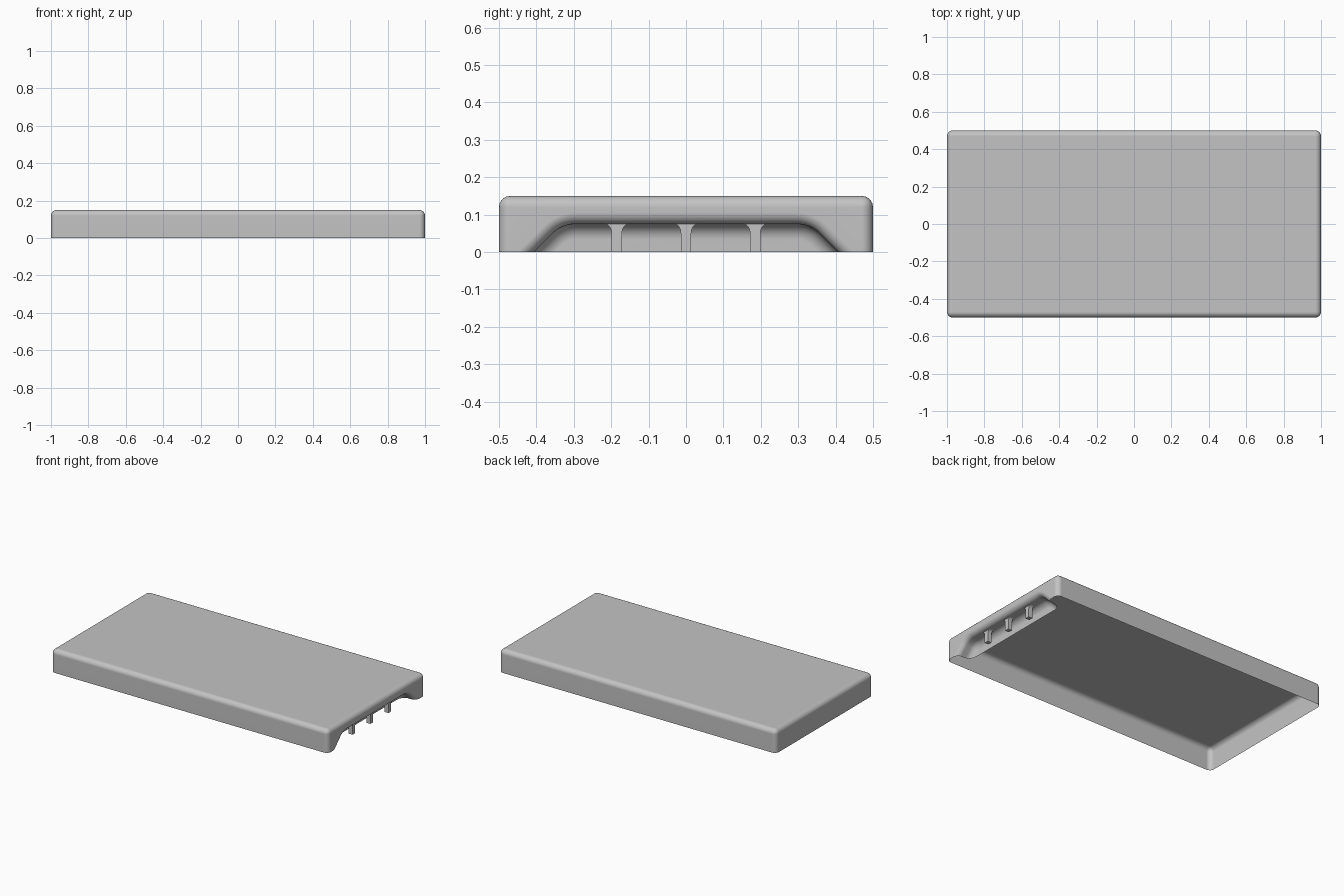
import bpy
import bmesh
from math import sin, cos, pi, sqrt

cube = bpy.data.objects.get("Cube")
if cube:
    bpy.data.objects.remove(cube, do_unlink=True)

LENGTH, WIDTH, HEIGHT = 2.0, 1.0, 0.15
ROUND = 0.03            # outer edge radius
ARCH_TOP = 0.075        # height of the end recess
ARCH_FLAT = 0.295       # half width of its flat roof
ARCH_R = 0.09           # shoulder radius
LIP, BACK = 0.03, 0.04  # radii of the recess lip and back corner
STEPS = 6

grey = bpy.data.materials.new("plain_grey")
grey.use_nodes = True
colour = (0.55, 0.55, 0.55, 1)
grey.diffuse_color = colour
grey.node_tree.nodes["Principled BSDF"].inputs["Base Color"].default_value = colour


def finish(bm, name):
    mesh = bpy.data.meshes.new(name)
    bm.to_mesh(mesh)
    bm.free()
    obj = bpy.data.objects.new(name, mesh)
    bpy.context.collection.objects.link(obj)
    mesh.materials.append(grey)
    bpy.ops.object.select_all(action='DESELECT')
    obj.select_set(True)
    bpy.context.view_layer.objects.active = obj
    bpy.ops.object.shade_smooth_by_angle(angle=pi / 5)
    return obj


def arch_ring(bm, x, offset):
    """Row of vertices along the arch, from +y to -y, grown by offset."""
    r = ARCH_R + offset
    centre = ARCH_TOP - ARCH_R
    half = []
    for i in range(STEPS + 1):
        a = pi / 4 * (1 + i / STEPS)
        half.append((ARCH_FLAT + r * cos(a), centre + r * sin(a)))
    half.insert(0, (sum(half[0]), 0))   # straight 45 degree foot
    points = half + [(-y, z) for y, z in reversed(half)]
    return [bm.verts.new((x, y, z)) for y, z in points]


# Rounded cover, open underneath
bm = bmesh.new()
bmesh.ops.create_cube(bm, size=1)
for v in bm.verts:
    v.co = (v.co.x * LENGTH, v.co.y * WIDTH, (v.co.z + 0.5) * HEIGHT)
bm.normal_update()
bmesh.ops.delete(bm, geom=[f for f in bm.faces if f.normal.z < -0.9], context='FACES')
bmesh.ops.bevel(bm, geom=[e for e in bm.edges if not e.is_boundary], offset=ROUND,
                segments=5, profile=0.5, affect='EDGES')
bm.normal_update()

# End wall with an arched opening
wall = max(bm.faces, key=lambda f: f.normal.x * f.calc_area())
low, high = sorted(wall.verts, key=lambda v: v.co.z)[:2], sorted(wall.verts, key=lambda v: v.co.z)[2:]
low.sort(key=lambda v: v.co.y)
high.sort(key=lambda v: v.co.y)
bmesh.ops.delete(bm, geom=[wall], context='FACES')

# Recess: rounded lip, short roof, curved back
stations = []
for i in range(STEPS + 1):
    a = pi / 2 * i / STEPS
    stations.append((LENGTH / 2 - LIP * (1 - cos(a)), LIP * (1 - sin(a))))
roof_end = LENGTH / 2 - LIP - 0.03
for i in range(STEPS + 1):
    a = pi / 2 * i / STEPS
    stations.append((roof_end - BACK * sin(a), -BACK * (1 - cos(a))))
rings = [arch_ring(bm, x, o) for x, o in stations]
bm.faces.new([low[1], high[1], high[0], low[0]] + rings[0][::-1])
for front, back in zip(rings, rings[1:]):
    for i in range(len(front) - 1):
        bm.faces.new((front[i], front[i + 1], back[i + 1], back[i]))
bm.faces.new(rings[-1])
bmesh.ops.recalc_face_normals(bm, faces=bm.faces)
if max(bm.faces, key=lambda f: f.calc_area()).normal.z < 0:
    bmesh.ops.reverse_faces(bm, faces=bm.faces)
cover = finish(bm, "cover")
weighted = cover.modifiers.new("even_shading", 'WEIGHTED_NORMAL')
weighted.keep_sharp = True


# Three posts in the recess, flared where they meet the roof
def post(name, y):
    half, flare = 0.014, 0.018
    side = [(half, 0)]
    for i in range(STEPS + 1):
        a = pi / 2 * i / STEPS
        side.append((half + flare * (1 - cos(a)), ARCH_TOP - 0.024 * (1 - sin(a))))
    outline = side + [(-w, z) for w, z in reversed(side)]
    bm = bmesh.new()
    face = bm.faces.new([bm.verts.new((0.966, y + w, z)) for w, z in outline])
    out = bmesh.ops.extrude_face_region(bm, geom=[face], use_keep_orig=True)
    moved = [g for g in out["geom"] if isinstance(g, bmesh.types.BMVert)]
    bmesh.ops.translate(bm, verts=moved, vec=(-2 * half, 0, 0))
    bmesh.ops.recalc_face_normals(bm, faces=bm.faces)
    finish(bm, name)


for name, y in (("front_post", -0.185), ("middle_post", 0), ("back_post", 0.185)):
    post(name, y)
